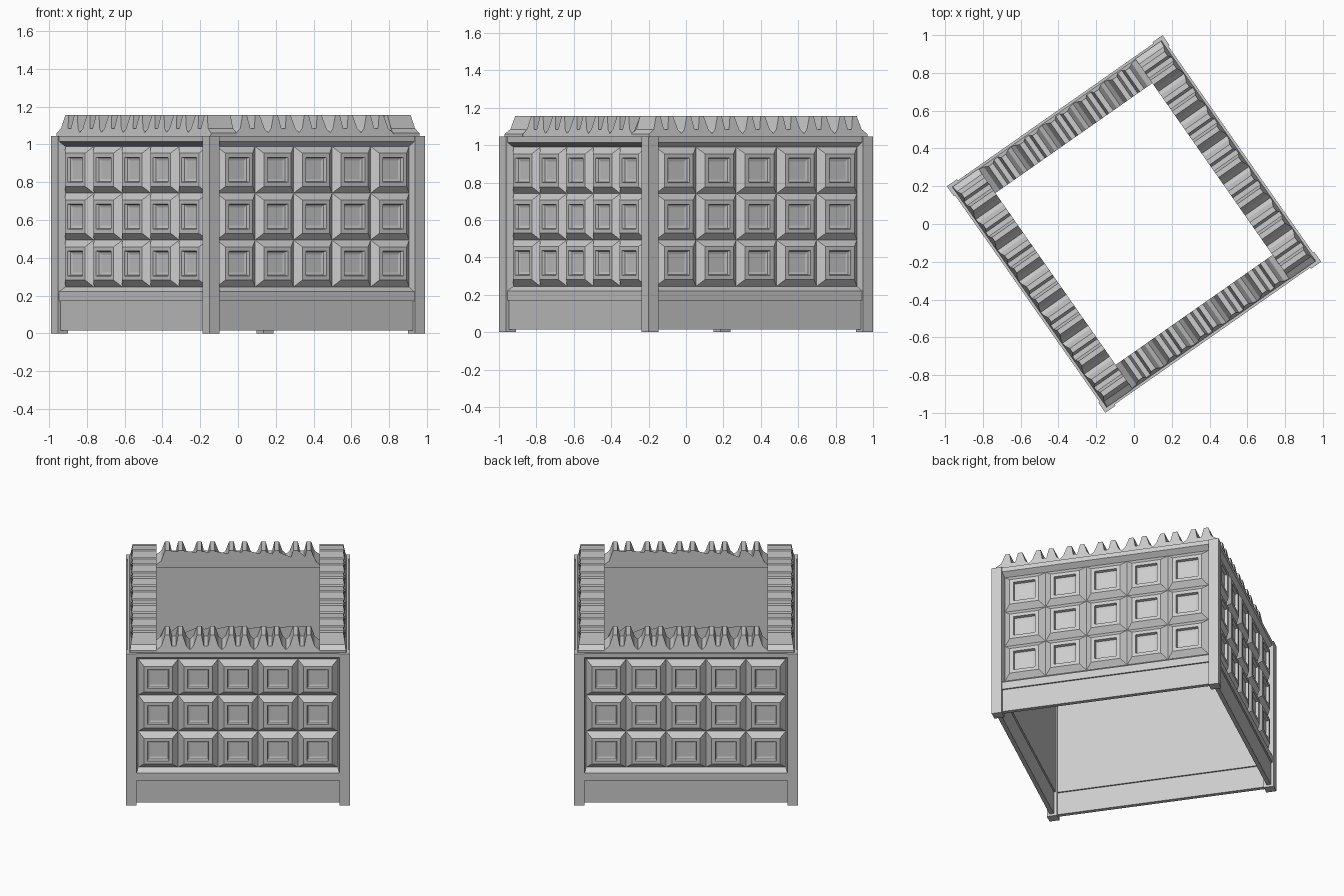
import bpy, bmesh
from math import radians
from mathutils import Matrix

if "Cube" in bpy.data.objects:
    bpy.data.objects.remove(bpy.data.objects["Cube"])

HX, HY = 0.697, 0.732          # half sizes of the rectangular enclosure
POST = 0.065
YAW = radians(35)


def finish(name, bm, turn=0.0):
    bmesh.ops.recalc_face_normals(bm, faces=bm.faces)
    bm.transform(Matrix.Rotation(YAW + radians(turn), 4, 'Z'))
    me = bpy.data.meshes.new(name)
    bm.to_mesh(me)
    bm.free()
    ob = bpy.data.objects.new(name, me)
    bpy.context.collection.objects.link(ob)
    return ob


def box(bm, x0, x1, y0, y1, z0, z1):
    m = Matrix.Translation(((x0 + x1) / 2, (y0 + y1) / 2, (z0 + z1) / 2)) \
        @ Matrix.Diagonal((x1 - x0, y1 - y0, z1 - z0, 1))
    bmesh.ops.create_cube(bm, size=1, matrix=m)


def stepped(bm, cx, cz, rings, cap=True):
    """Nested rectangles (half width, half height, y) joined into sloped faces."""
    prev = None
    for w, h, y in rings:
        ring = [bm.verts.new((cx + sx * w, y, cz + sz * h))
                for sx, sz in ((-1, -1), (1, -1), (1, 1), (-1, 1))]
        if prev:
            for i in range(4):
                j = (i + 1) % 4
                bm.faces.new((prev[i], prev[j], ring[j], ring[i]))
        prev = ring
    if cap:
        bm.faces.new(prev)


def wall(name, half, dist, turn):
    inner = half - POST
    f = -dist                   # outer plane, wall faces -y before turning
    # plinth, rails and backing
    bm = bmesh.new()
    box(bm, -inner, inner, f + 0.018, f + 0.045, 0.015, 0.172)
    box(bm, -inner, inner, f + 0.008, f + 0.055, 0.17, 0.22)
    box(bm, -inner, inner, f + 0.008, f + 0.055, 1.015, 1.045)
    box(bm, -inner, inner, f + 0.043, f + 0.055, 0.22, 1.015)
    finish(name + "_wall_frame", bm, turn)
    # bevelled border and coffered blocks
    bm = bmesh.new()
    stepped(bm, 0, 0.6175, [(inner, 0.3975, f + 0.008),
                            (inner - 0.01, 0.372, f + 0.042)], cap=False)
    cols, rows = 5, 3
    pw, ph = 2 * (inner - 0.01) / cols, 0.744 / rows
    k = pw / ph
    for c in range(cols):
        for r in range(rows):
            stepped(bm, (c - 2) * pw, 0.6175 + (r - 1) * ph, [
                (pw / 2, ph / 2, f + 0.042),
                (pw / 2 - 0.036 * k, ph / 2 - 0.036, f + 0.012),
                (0.066 * k, 0.066, f + 0.012),
                (0.062 * k, 0.062, f + 0.030),
                (0.048 * k, 0.048, f + 0.034)])
    finish(name + "_coffer_panel", bm, turn)


def crown(name, half, dist, pairs, depth, pitch, turn):
    # toothed profile along the wall, extruded across its thickness
    tooth = [(-0.078, 1.085), (-0.055, 1.155), (-0.027, 1.155), (-0.013, 1.085)]
    pts = [(-half, 1.035), (-half, 1.06)]
    for i in range(pairs):
        c = (i - (pairs - 1) / 2) * pitch
        if i:
            pts.append((c - pitch / 2, 1.062))
        pts += [(c + u, z) for u, z in tooth]
        pts += [(c - u, z) for u, z in reversed(tooth)]
    pts += [(half, 1.06), (half, 1.035)]
    bm = bmesh.new()
    out = [bm.verts.new((u, -dist + 0.02 + (z - 1.035) * 0.17, z)) for u, z in pts]
    inn = [bm.verts.new((u, -dist + depth, z)) for u, z in pts]
    n = len(pts)
    for i in range(n):
        j = (i + 1) % n
        bm.faces.new((out[i], out[j], inn[j], inn[i]))
    bm.faces.new(out)
    bm.faces.new(inn)
    bmesh.ops.triangulate(bm, faces=[f for f in bm.faces if len(f.verts) > 4])
    finish(name + "_toothed_crown", bm, turn)


# four walls
for name, turn in (("front", 0), ("back", 180)):
    wall(name, HX, HY, turn)
    crown(name, 0.507, HY, 5, 0.177, 0.2, turn)
for name, turn in (("right", 90), ("left", -90)):
    wall(name, HY, HX, turn)
    crown(name, HY - 0.02, HX, 7, 0.19, 0.2, turn)

# corner posts
for sx in (-1, 1):
    for sy in (-1, 1):
        bm = bmesh.new()
        xs = sorted((sx * HX, sx * (HX - POST)))
        ys = sorted((sy * HY, sy * (HY - POST)))
        box(bm, *xs, *ys, 0, 1.045)
        finish("corner_post", bm)
